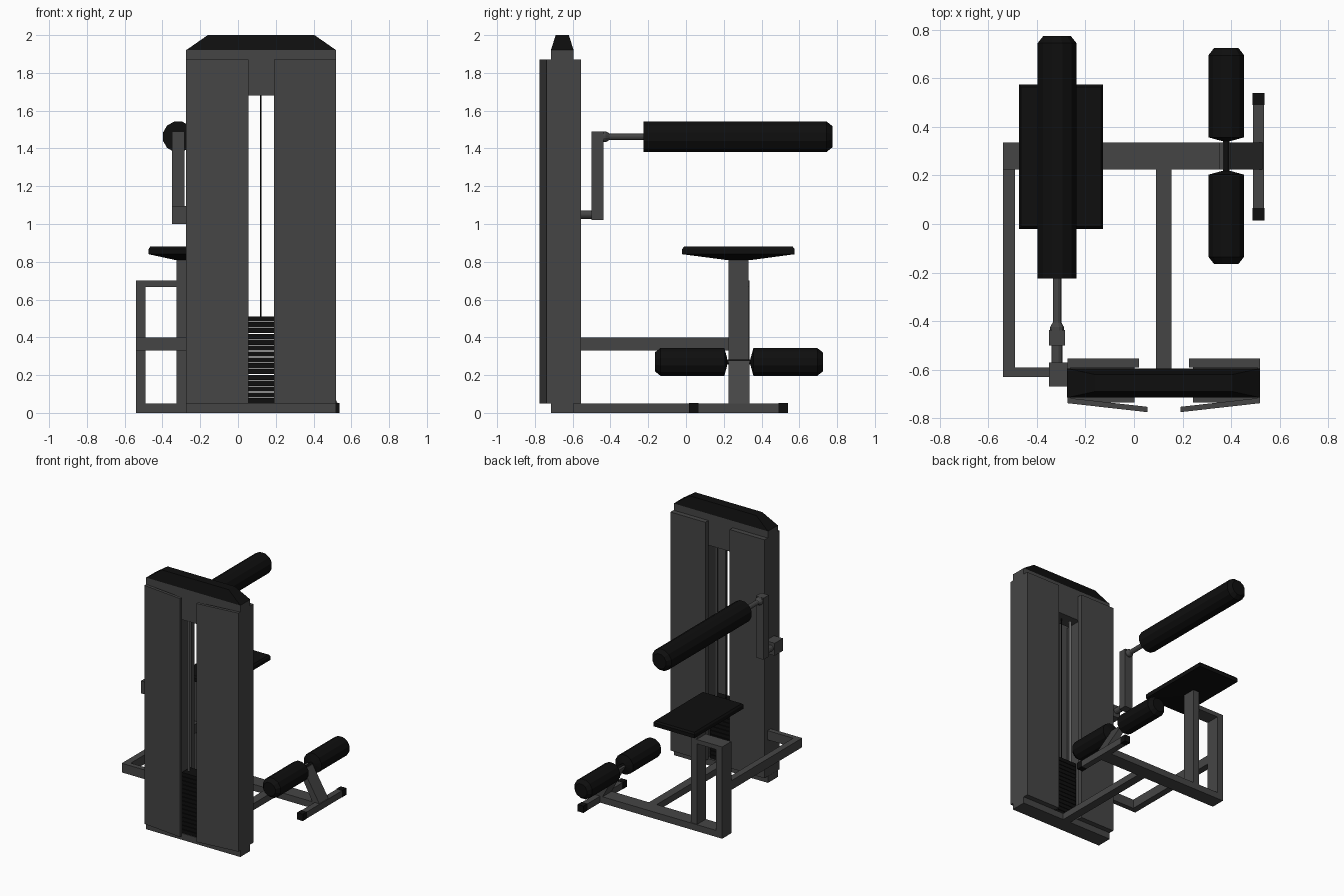
import bpy, bmesh, math
from mathutils import Matrix, Vector

if "Cube" in bpy.data.objects:
    bpy.data.objects.remove(bpy.data.objects["Cube"])


def mat(name, r, g, b):
    m = bpy.data.materials.new(name)
    m.diffuse_color = (r, g, b, 1)
    m.use_nodes = True
    m.node_tree.nodes["Principled BSDF"].inputs["Base Color"].default_value = m.diffuse_color
    return m


GREY = mat("dark grey steel", 0.06, 0.06, 0.06)
BLACK = mat("black padding", 0.0045, 0.0045, 0.0045)
SILVER = mat("guide rod silver", 0.25, 0.25, 0.25)


def finish(name, bm, m):
    bmesh.ops.recalc_face_normals(bm, faces=bm.faces)
    me = bpy.data.meshes.new(name)
    bm.to_mesh(me)
    bm.free()
    me.materials.append(m)
    ob = bpy.data.objects.new(name, me)
    bpy.context.collection.objects.link(ob)
    return ob


def loft(name, rings, m):
    """Skin a list of matching point rings and cap both ends."""
    bm = bmesh.new()
    vs = [[bm.verts.new(p) for p in ring] for ring in rings]
    n = len(rings[0])
    for a, b in zip(vs, vs[1:]):
        for i in range(n):
            j = (i + 1) % n
            bm.faces.new((a[i], a[j], b[j], b[i]))
    bm.faces.new(vs[0])
    bm.faces.new(vs[-1])
    return finish(name, bm, m)


def rect(x0, x1, y0, y1, z):
    return [(x0, y0, z), (x1, y0, z), (x1, y1, z), (x0, y1, z)]


def box(name, x, y, z, m=GREY):
    return loft(name, [rect(*x, *y, z[0]), rect(*x, *y, z[1])], m)


def turned(name, cx, cz, profile, m, n=12):
    """Round part along y from (y, radius) pairs."""
    rings = []
    for y, r in profile:
        rings.append([(cx + r * math.cos((i + .5) * math.tau / n), y,
                       cz + r * math.sin((i + .5) * math.tau / n)) for i in range(n)])
    return loft(name, rings, m)


def rod_z(name, x, y, z0, z1, r, m):
    ring = [(x + r * math.cos(i * math.tau / 8), y + r * math.sin(i * math.tau / 8)) for i in range(8)]
    return loft(name, [[(a, b, z) for a, b in ring] for z in (z0, z1)], m)


# Weight tower: base, uprights, header and tapered cap
CX = 0.123
box("tower_base", (-0.275, 0.52), (-0.715, -0.595), (0, 0.05))
box("tower_header", (-0.275, 0.52), (-0.715, -0.595), (1.68, 1.92))
loft("tower_cap", [rect(-0.275, 0.52, -0.715, -0.595, 1.92),
                   rect(-0.16, 0.405, -0.69, -0.62, 2.0)], BLACK)
for side, s in (("left", -1), ("right", 1)):
    def X(d):
        return CX + s * d
    box(side + "_upright", (X(0.12), X(0.397)), (-0.735, -0.59), (0.05, 1.68))
    box(side + "_side_panel", (X(0.385), X(0.397)), (-0.738, -0.555), (0.05, 1.87))
    box(side + "_rear_panel", (X(0.103), X(0.397)), (-0.592, -0.555), (0.05, 1.87))
    plan = [(X(0.397), -0.738), (X(0.068), -0.775), (X(0.068), -0.753), (X(0.397), -0.716)]
    loft(side + "_front_panel", [[(a, b, z) for a, b in plan] for z in (0.05, 1.87)], GREY)
    rod_z(side + "_guide_rod", X(0.08), -0.655, 0.5, 1.70, 0.010, SILVER)

# Weight stack and cable
for i in range(15):
    z = 0.05 + i * 0.031
    box("weight_plate", (0.023, 0.223), (-0.71, -0.61), (z, z + 0.0275), BLACK)
rod_z("cable", CX - 0.003, -0.655, 0.5, 1.70, 0.004, BLACK)

# Floor frame
box("centre_beam", (0.09, 0.155), (-0.60, 0.23), (0, 0.05))
box("cross_beam", (-0.54, 0.50), (0.225, 0.335), (0, 0.05))
box("foot_bar", (0.49, 0.535), (0.065, 0.49), (0, 0.05))
box("foot_end_front", (0.488, 0.537), (0.015, 0.065), (0, 0.052), BLACK)
box("foot_end_back", (0.488, 0.537), (0.49, 0.54), (0, 0.052), BLACK)

# Seat, seat post and side frame
box("seat_post", (-0.325, -0.272), (0.225, 0.33), (0.05, 0.815))
box("side_post", (-0.54, -0.49), (0.225, 0.335), (0.05, 0.70))
box("side_top_bar", (-0.49, -0.32), (0.225, 0.335), (0.667, 0.70))
box("side_arm", (-0.54, -0.49), (-0.63, 0.225), (0.33, 0.40))
box("side_arm_return", (-0.49, -0.27), (-0.63, -0.592), (0.33, 0.40))
loft("seat", [rect(-0.335, -0.27, 0.21, 0.35, 0.81), rect(-0.473, -0.127, -0.02, 0.575, 0.84),
              rect(-0.473, -0.127, -0.02, 0.575, 0.868), rect(-0.465, -0.135, -0.01, 0.565, 0.88)], BLACK)

# Swing arm with chest roller
AX = -0.317
box("pivot_block", (-0.35, -0.27), (-0.67, -0.57), (1.0, 1.095))
turned("pivot_shaft", AX, 1.05, [(-0.58, 0.023), (-0.49, 0.023)], GREY)
box("swing_arm", (-0.35, -0.284), (-0.50, -0.436), (1.02, 1.49))
turned("roller_shaft", AX, 1.462,
       [(-0.44, 0.03), (-0.425, 0.03), (-0.405, 0.018), (-0.2, 0.018)], GREY)
turned("chest_roller", AX, 1.462,
       [(-0.225, 0.083), (0.745, 0.083), (0.775, 0.058)], BLACK)

# Leg rollers on a slanted bracket
RX, RZ, MID = 0.38, 0.27, 0.28
for side, s in (("front", -1), ("back", 1)):
    turned(side + "_leg_roller", RX, RZ,
           [(MID + s * 0.062, 0.02), (MID + s * 0.077, 0.076),
            (MID + s * 0.415, 0.076), (MID + s * 0.445, 0.052)], BLACK)
turned("leg_roller_shaft", RX, RZ, [(MID - 0.08, 0.013), (MID + 0.08, 0.013)], BLACK)
loft("leg_roller_bracket", [rect(0.475, 0.535, 0.225, 0.335, 0.04),
                            rect(0.35, 0.396, 0.225, 0.335, 0.275)], GREY)
